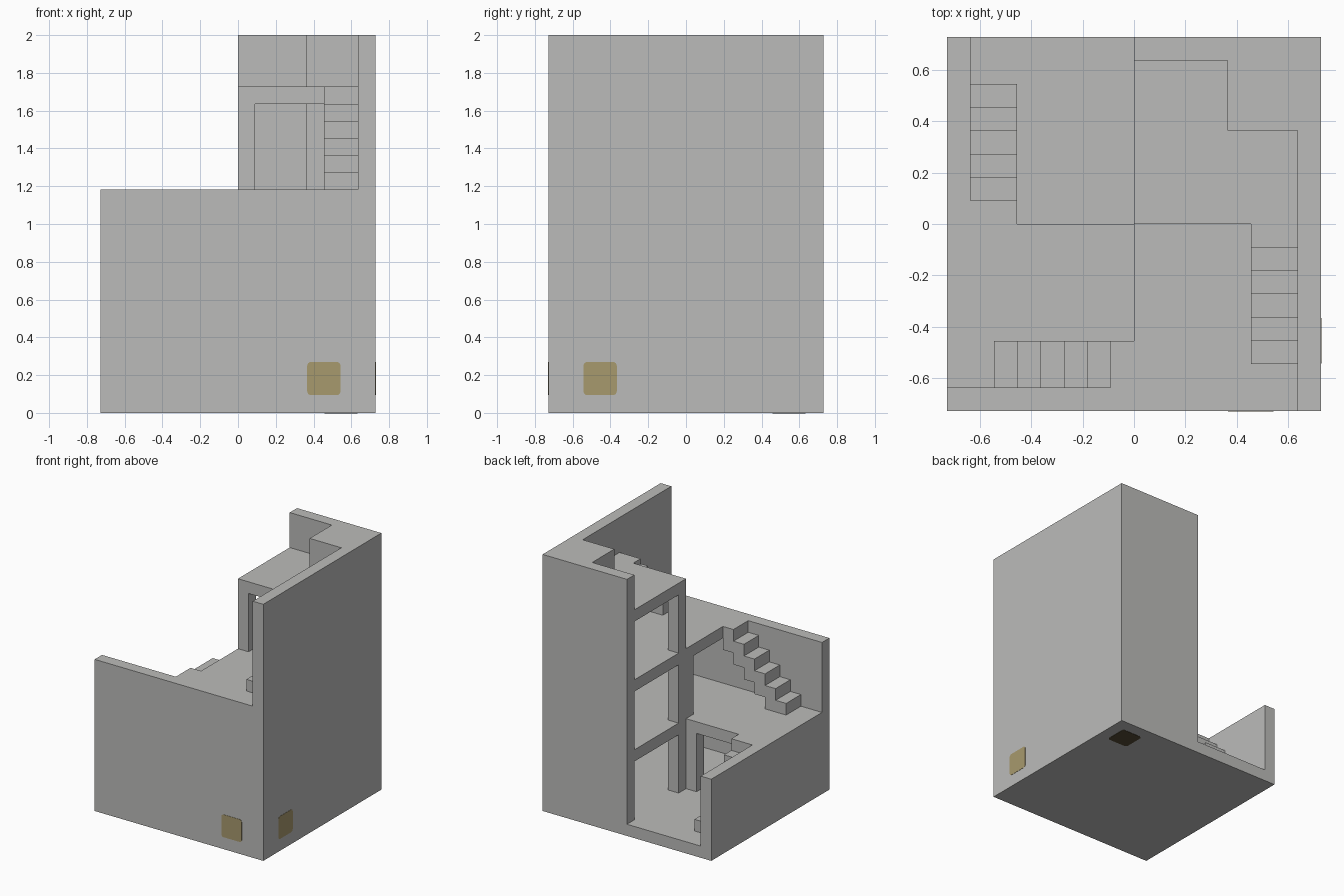
import bpy, bmesh, math
from mathutils import Matrix, Vector

U = 1 / 11          # building module: wall and slab thickness
STOREY = 6          # modules from floor to floor

old = bpy.data.objects.get("Cube")
if old:
    bpy.data.objects.remove(old, do_unlink=True)


def material(name, rgb):
    m = bpy.data.materials.new(name)
    m.use_nodes = True
    m.diffuse_color = (*rgb, 1)
    node = m.node_tree.nodes["Principled BSDF"]
    node.inputs["Base Color"].default_value = (*rgb, 1)
    node.inputs["Roughness"].default_value = 0.8
    return m


GREY = material("concrete grey", (0.5, 0.5, 0.49))
GOLD = material("dull gold", (0.39, 0.32, 0.155))
DARK = material("dark brown", (0.09, 0.07, 0.035))


def prism(name, outline, depth, mat, matrix=Matrix()):
    """Extrude a flat outline along local z, then place it."""
    bm = bmesh.new()
    face = bm.faces.new([bm.verts.new((x, y, 0)) for x, y in outline])
    new = bmesh.ops.extrude_face_region(bm, geom=[face])["geom"]
    for v in new:
        if isinstance(v, bmesh.types.BMVert):
            v.co.z += depth
    bm.transform(matrix)
    bmesh.ops.recalc_face_normals(bm, faces=bm.faces)
    mesh = bpy.data.meshes.new(name)
    bm.to_mesh(mesh)
    bm.free()
    mesh.materials.append(mat)
    obj = bpy.data.objects.new(name, mesh)
    bpy.context.collection.objects.link(obj)
    return obj


def slab(name, outline, z0, z1):
    pts = [(x * U, y * U) for x, y in outline]
    return prism(name, pts, (z1 - z0) * U, GREY, Matrix.Translation((0, 0, z0 * U)))


def block(name, x0, x1, y0, y1, z0, z1):
    return slab(name, [(x0, y0), (x1, y0), (x1, y1), (x0, y1)], z0, z1)


# Floors, each one covering a quarter less than the one below
block("ground_floor", -8, 8, -8, 8, 0, 1)
slab("first_floor", [(-7, -7), (7, -7), (7, 7), (0, 7), (0, 0), (-7, 0)], 6, 7)
block("second_floor", 0, 7, -7, 7, 12, 13)
block("third_floor", 0, 7, 0, 7, 18, 19)

# Outer walls, stepping up around the building
block("left_side_wall", -8, -7, -7, 8, 1, 7)
block("front_wall", -8, 7, -8, -7, 1, 13)
block("right_side_wall", 7, 8, -8, 8, 1, 22)
block("back_wall", 0, 7, 7, 8, 1, 22)
block("corner_shaft", 4, 7, 4, 7, 1, 22)

# Central pillars
block("low_pillar", -1, 0, -1, 0, 1, 6)
block("middle_pillar", 0, 1, -1, 0, 1, 12)
block("tall_pillar", 0, 1, 0, 1, 1, 18)


def stair_outline():
    """Side profile: run from the upper landing, height above the lower floor."""
    top, under = [], []
    for k in range(STOREY):
        z = STOREY - k
        top += [(k, z), (k + 1, z)]
        low = max(z - 2, 0)
        under += [(k, low), (k + 1, low)]
    pts = []
    for p in top + under[::-1]:
        if p not in pts:
            pts.append(p)
    # drop the midpoint where the two lowest steps share the floor
    pts.remove((STOREY - 1, 0))
    return [(a * U, b * U) for a, b in pts]


# Stairs: the same flight turned a quarter and raised a storey each time
upright = Matrix(((0, 0, 1, 0), (1, 0, 0, 0), (0, 1, 0, 0), (0, 0, 0, 1)))
for i, name in enumerate(("lower_stairs", "middle_stairs", "upper_stairs")):
    place = (Matrix.Translation((0, 0, (1 + STOREY * i) * U))
             @ Matrix.Rotation(i * math.pi / 2, 4, "Z")
             @ Matrix.Translation((-7 * U, 0, 0)) @ upright)
    prism(name, stair_outline(), 2 * U, GREY, place)


def rounded_square(half, radius, steps=4):
    pts = []
    for q in range(4):
        for s in range(steps + 1):
            a = (q + s / steps) * math.pi / 2
            mid = (q + 0.5) * math.pi / 2
            c = (half - radius) * math.sqrt(2)
            pts.append((c * math.cos(mid) + radius * math.cos(a),
                        c * math.sin(mid) + radius * math.sin(a)))
    return pts


# Thin rounded plates on the front, right side and underside
for name, centre, normal, mat in (
        ("front_plate", (5, -8, 2), (0, -1, 0), GOLD),
        ("side_plate", (8, -5, 2), (1, 0, 0), GOLD),
        ("bottom_plate", (6, 6, 0), (0, 0, -1), DARK)):
    turn = Vector((0, 0, 1)).rotation_difference(Vector(normal)).to_matrix().to_4x4()
    place = Matrix.Translation(Vector(centre) * U) @ turn
    prism(name, rounded_square(0.088, 0.02), 0.002, mat, place)
